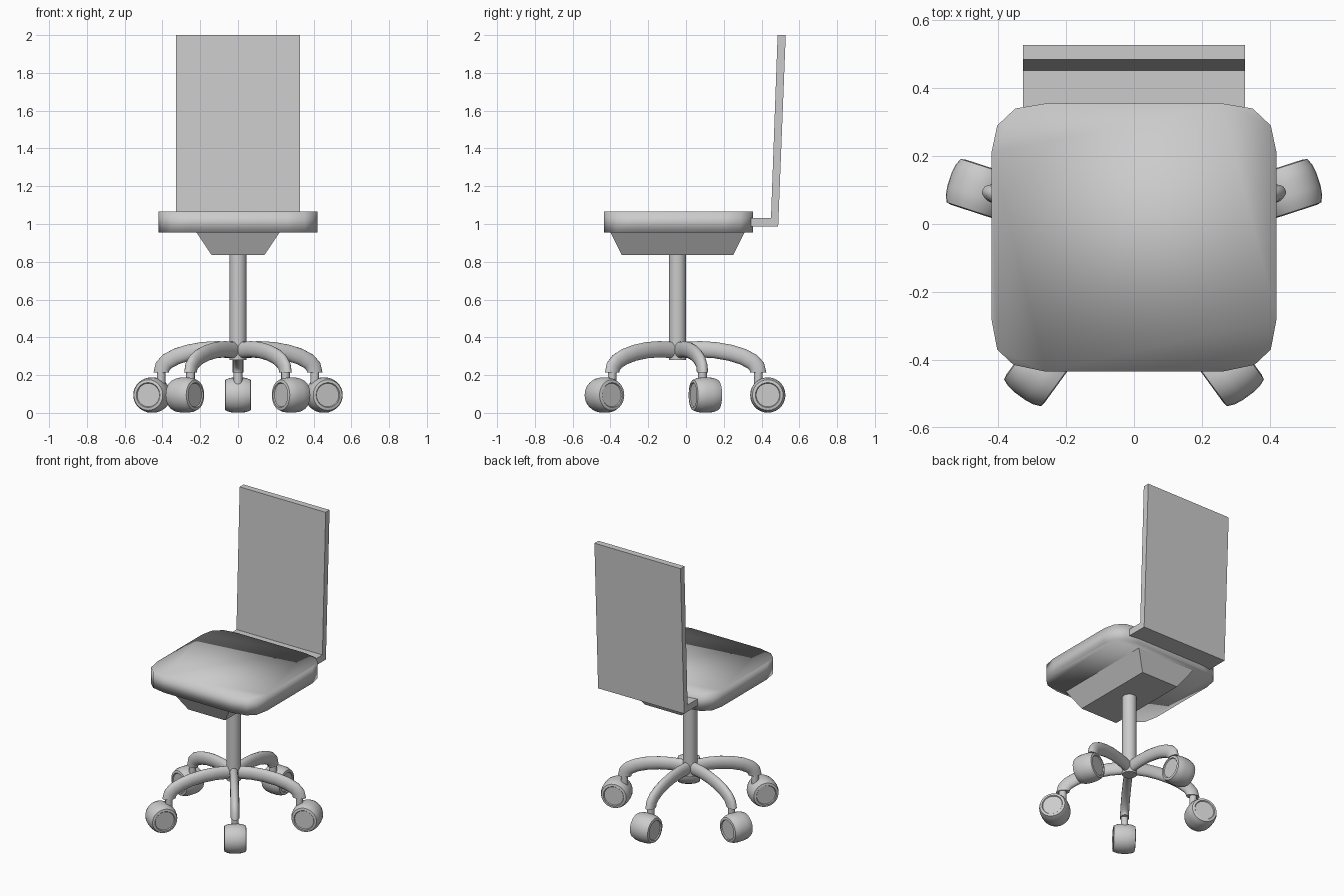
import bpy, bmesh, math
from mathutils import Matrix, Vector

if "Cube" in bpy.data.objects:
    bpy.data.objects.remove(bpy.data.objects["Cube"])

HUB_Y = -0.045


def make(name, bm, smooth=None):
    bmesh.ops.recalc_face_normals(bm, faces=bm.faces)
    me = bpy.data.meshes.new(name)
    bm.to_mesh(me)
    bm.free()
    ob = bpy.data.objects.new(name, me)
    bpy.context.collection.objects.link(ob)
    if smooth is not None:
        bpy.ops.object.select_all(action='DESELECT')
        ob.select_set(True)
        bpy.context.view_layer.objects.active = ob
        bpy.ops.object.shade_smooth_by_angle(angle=math.radians(smooth))
    return ob


def loft(rings):
    """Skin a list of equal-length point rings and cap both ends."""
    bm = bmesh.new()
    vs = [[bm.verts.new(p) for p in r] for r in rings]
    n = len(vs[0])
    for a, b in zip(vs, vs[1:]):
        for i in range(n):
            j = (i + 1) % n
            bm.faces.new((a[i], a[j], b[j], b[i]))
    bm.faces.new(vs[0])
    bm.faces.new(vs[-1])
    return bm


def circle(n):
    return [(math.cos(2 * math.pi * i / n), math.sin(2 * math.pi * i / n)) for i in range(n)]


# Seat cushion: rounded outline, soft shading all over
right = [(0.26, -0.435), (0.355, -0.415), (0.403, -0.37), (0.42, -0.28),
         (0.42, 0.21), (0.403, 0.29), (0.35, 0.34), (0.26, 0.355)]
outline = right + [(-x, y) for x, y in reversed(right)]
make("seat", loft([[(x, y, z) for x, y in outline] for z in (0.955, 1.065)]), 180)

# Tapered mechanism housing under the seat
make("seat_support", loft([
    [(-0.14, -0.34, 0.835), (0.14, -0.34, 0.835), (0.14, 0.25, 0.835), (-0.14, 0.25, 0.835)],
    [(-0.22, -0.40, 0.956), (0.22, -0.40, 0.956), (0.22, 0.31, 0.956), (-0.22, 0.31, 0.956)]]))

# Bent backrest plate
profile = [(0.32, 0.987), (0.488, 0.987), (0.528, 2.0), (0.485, 2.0), (0.45, 1.033), (0.32, 1.033)]
make("backrest", loft([[(x, y, z) for y, z in profile] for x in (-0.327, 0.327)]))

# Central post
make("post", loft([[(0.045 * c, HUB_Y + 0.045 * s, z) for c, s in circle(24)]
                   for z in (0.28, 0.84)]), 40)

# Five arms with stems and casters (built along +x, then rotated)
path = [Vector(p) for p in ((0.01, 0.332), (0.12, 0.337), (0.20, 0.332), (0.28, 0.318),
                            (0.345, 0.298), (0.395, 0.272), (0.42, 0.245), (0.427, 0.215))]


def arm_rings():
    rings = []
    for i, p in enumerate(path):
        t = (path[min(i + 1, len(path) - 1)] - path[max(i - 1, 0)]).normalized()
        if i == len(path) - 1:
            t = Vector((0, -1))
        rings.append([(p.x - t.y * 0.043 * s, 0.028 * c, p.y + t.x * 0.043 * s)
                      for c, s in circle(16)])
    return rings


def stem_rings():
    return [[(0.428 + 0.023 * c, 0.023 * s, z) for c, s in circle(16)] for z in (0.12, 0.23)]


def wheel_rings():
    half = [(-0.064, 0.062), (-0.07, 0.066), (-0.067, 0.081), (-0.045, 0.090), (-0.02, 0.0935)]
    prof = half + [(-w, r) for w, r in reversed(half)]
    return [[(0.478 + r * c, w, 0.0945 + r * s) for c, s in circle(28)] for w, r in prof]


for k in range(5):
    m = Matrix.Translation((0, HUB_Y, 0)) @ Matrix.Rotation(math.radians(90 + 72 * k), 4, 'Z')
    for part, rings in (("arm", arm_rings()), ("caster_stem", stem_rings()),
                        ("caster_wheel", wheel_rings())):
        bm = loft(rings)
        bmesh.ops.transform(bm, matrix=m, verts=bm.verts)
        make(f"{part}_{k + 1}", bm, 40)
